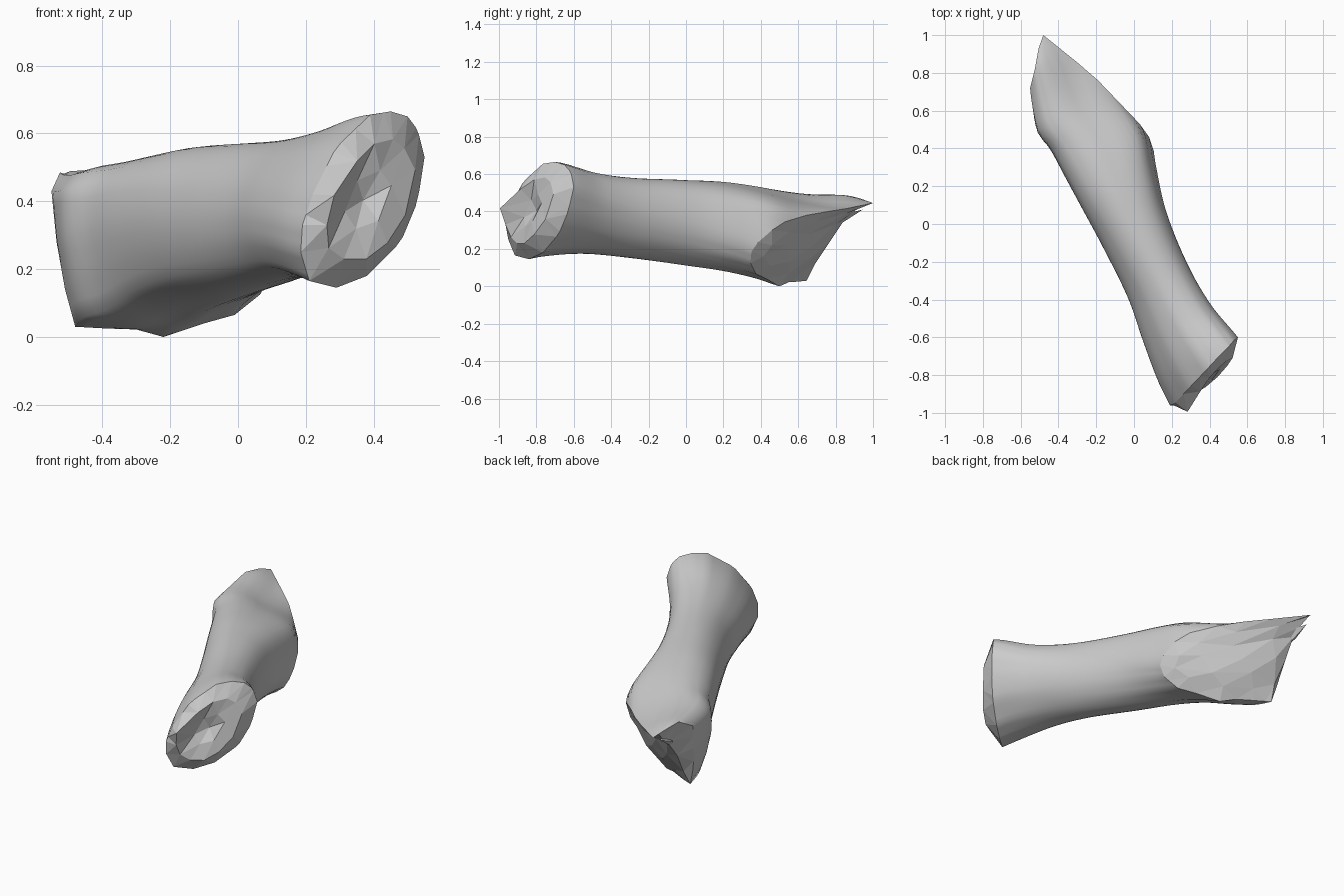
import bpy
from math import sin, cos, radians
from mathutils import Vector

cube = bpy.data.objects.get("Cube")
if cube:
    bpy.data.objects.remove(cube)

# One grey for everything
grey = bpy.data.materials.new("stone grey")
grey.use_nodes = True
GREY = (0.6, 0.6, 0.6, 1)
grey.diffuse_color = GREY
grey.node_tree.nodes["Principled BSDF"].inputs["Base Color"].default_value = GREY

# The shaft runs along AXIS; cross-sections are tilted ellipses
AXIS = Vector((-0.479, 0.878, 0))
SIDE = Vector((0.878, 0.479, 0))
UP = Vector((0, 0, 1))

# distance along axis, right-hand edge, left-hand edge, top, bottom, tilt
SECTIONS = [
    (-0.94, -0.302, 0.200, 0.668, 0.140, 0.40),
    (-0.79, -0.292, 0.187, 0.658, 0.165, 0.38),
    (-0.57, -0.258, 0.150, 0.608, 0.177, 0.25),
    (-0.33, -0.217, 0.145, 0.580, 0.155, 0.12),
    (-0.02, -0.205, 0.176, 0.570, 0.117, 0.00),
    (0.22, -0.206, 0.235, 0.560, 0.085, -0.12),
    (0.40, -0.208, 0.284, 0.540, 0.045, -0.22),
    (0.56, -0.210, 0.255, 0.518, 0.002, -0.28),
    (0.67, -0.227, 0.225, 0.505, 0.005, -0.30),
    (0.80, -0.187, 0.205, 0.492, 0.015, -0.32),
    (0.90, -0.140, 0.175, 0.490, 0.050, -0.32),
    (1.00, -0.080, 0.130, 0.485, 0.250, -0.30),
    (1.12, 0.030, 0.080, 0.450, 0.430, -0.30),
]
# Rims of the two broken ends: angle, position
FRONT_RIM = [
    (0, (.55, -.60, .53)), (18, (.53, -.615, .61)), (45, (.50, -.65, .65)),
    (67.5, (.45, -.70, .665)), (90, (.39, -.765, .655)), (125, (.29, -.87, .56)),
    (150, (.22, -.945, .42)), (172.5, (.19, -.96, .33)), (195, (.185, -.95, .25)),
    (225, (.21, -.915, .165)), (255, (.29, -.84, .145)), (285, (.38, -.765, .18)),
    (320, (.48, -.68, .28)), (340, (.53, -.63, .40)), (360, (.55, -.60, .53))]
BACK_RIM = [
    (0, (.105, .385, .235)), (15, (.08, .46, .30)), (30, (.03, .53, .345)),
    (45, (-.08, .645, .38)), (60, (-.19, .76, .40)), (75, (-.30, .855, .415)),
    (97.5, (-.48, 1.0, .445)), (112.5, (-.505, .93, .47)), (135, (-.525, .82, .485)),
    (150, (-.55, .72, .43)), (180, (-.535, .69, .28)), (202.5, (-.51, .66, .14)),
    (217.5, (-.48, .645, .03)),
    (240, (-.39, .60, .025)), (255, (-.30, .55, .022)), (270, (-.22, .50, 0)),
    (285, (-.10, .43, .04)), (300, (-.01, .375, .065)), (322.5, (.065, .345, .125)),
    (345, (.10, .35, .185)), (360, (.105, .385, .235))]


def section(s):
    """Smoothly interpolate the section table."""
    n = len(SECTIONS)
    i = 0
    while i < n - 2 and s > SECTIONS[i + 1][0]:
        i += 1
    a, b = SECTIONS[i], SECTIONS[i + 1]
    p, q = SECTIONS[max(i - 1, 0)], SECTIONS[min(i + 2, n - 1)]
    h = b[0] - a[0]
    t = min(max((s - a[0]) / h, 0), 1)
    out = []
    for k in range(1, 6):
        m0 = (b[k] - p[k]) / (b[0] - p[0]) * h
        m1 = (q[k] - a[k]) / (q[0] - a[0]) * h
        out.append((2*t**3 - 3*t*t + 1) * a[k] + (t**3 - 2*t*t + t) * m0
                   + (3*t*t - 2*t**3) * b[k] + (t**3 - t*t) * m1)
    return out


def surface(s, deg):
    lo, hi, top, bot, tilt = section(s)
    a = radians(deg)
    p = (lo + hi) / 2 + (hi - lo) / 2 * cos(a)
    z = (top + bot) / 2 + (top - bot) / 2 * sin(a + tilt)
    return AXIS * s + SIDE * p + UP * z


def rim_at(rim, deg):
    for (a, p), (b, q) in zip(rim, rim[1:]):
        if a <= deg <= b:
            return Vector(p).lerp(Vector(q), (deg - a) / (b - a))


def add(name, verts, faces, smooth=False):
    me = bpy.data.meshes.new(name)
    me.from_pydata([tuple(v) for v in verts], [], faces)
    me.materials.append(grey)
    for poly in me.polygons:
        poly.use_smooth = smooth
    ob = bpy.data.objects.new(name, me)
    bpy.context.collection.objects.link(ob)


# Smooth shaft, eased onto the rims at both ends
N, ROWS = 48, 44
columns = []
for j in range(N):
    deg = 360 * j / N
    f, b = rim_at(FRONT_RIM, deg), rim_at(BACK_RIM, deg)
    sf, sb = f.dot(AXIS), b.dot(AXIS)
    df, db = f - surface(sf, deg), b - surface(sb, deg)
    columns.append([surface(sf + (sb - sf) * v, deg) + df * (1 - v)**5 + db * v**3.5
                    for v in (r / ROWS for r in range(ROWS + 1))])
verts = [col[r] for r in range(ROWS + 1) for col in columns]
add("shaft", verts,
    [(r*N + j, r*N + (j+1) % N, (r+1)*N + (j+1) % N, (r+1)*N + j)
     for r in range(ROWS) for j in range(N)], True)


def broken_end(name, rim, inner, middle, core, flip):
    """Faceted cap: dense rim, 12 inner points, 6 middle points and a core."""
    fs = []
    for i in range(12):
        k = N + i
        fs += [(k, (4*i + j) % N, (4*i + j + 1) % N) for j in range(-2, 2)]
        fs.append((k, (4*i + 2) % N, N + (i + 1) % 12))
    for k in range(6):
        m, nxt = N + 12 + k, N + 12 + (k + 1) % 6
        before, here, after = N + (2*k - 1) % 12, N + 2*k, N + 2*k + 1
        fs += [(m, before, here), (m, here, after), (m, after, nxt), (m, nxt, N + 18)]
    add(name, rim + inner + middle + [core], [f[::-1] for f in fs] if flip else fs)


# Front end: a shallow dome with a chipped hollow
rim = verts[:N]
centre = sum(rim, Vector()) / N
scales = [.7, .68, .7, .66, .68, .84, .74, .72, .7, .72, .7, .7]
bulges = [.06, .05, .045, .045, .06, .085, .06, .05, .06, .075, .075, .065]
hollow = [.055, .045, .02, .025, .05, .065]
broken_end("front_broken_end", rim,
           [centre + (rim[4*i] - centre) * scales[i] - AXIS * bulges[i] for i in range(12)],
           [centre + (rim[8*k] - centre) * .34 - AXIS * hollow[k] for k in range(6)],
           centre - AXIS * .015, True)

# Back end: slanted break swelling out beneath the long tip
broken_end("back_broken_end", verts[-N:],
           [(.05, .46, .22), (-.02, .55, .29), (-.17, .70, .35), (-.36, .86, .39),
            (-.47, .90, .40), (-.47, .85, .36), (-.48, .77, .25), (-.465, .69, .12),
            (-.36, .63, .08), (-.20, .55, .07), (-.03, .45, .11), (.045, .415, .16)],
           [(-.05, .54, .22), (-.18, .66, .28), (-.36, .80, .33),
            (-.41, .77, .24), (-.31, .67, .15), (-.12, .55, .13)],
           (-.24, .67, .21), False)

# Thin splinter left beneath the long tip
add("back_splinter", [(-.50, .84, .37), (-.41, .82, .38), (-.46, .79, .31), (-.49, .945, .41)],
    [(0, 2, 1), (0, 1, 3), (1, 2, 3), (2, 0, 3)])
